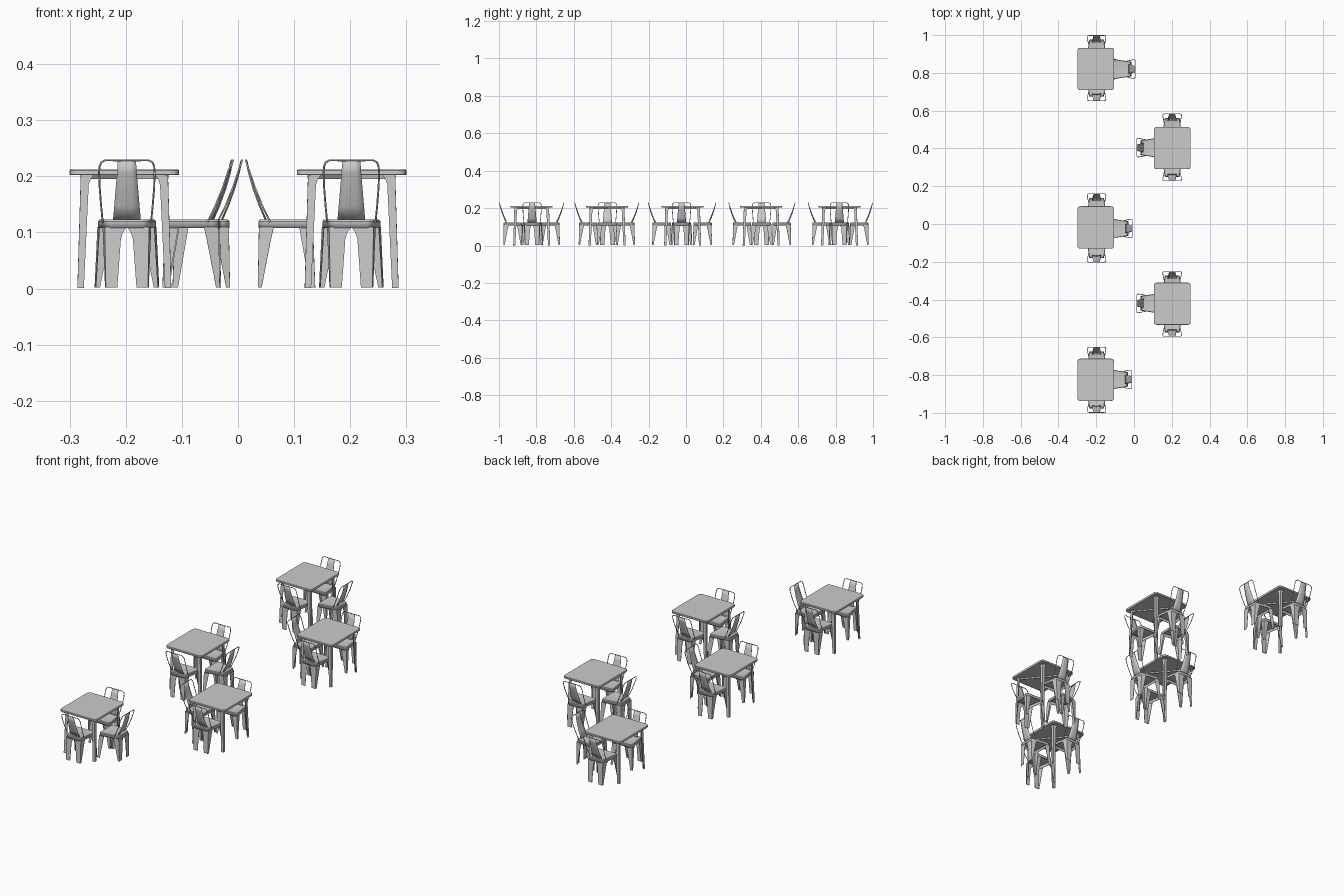
import bpy, bmesh, math
from mathutils import Vector, Matrix

if "Cube" in bpy.data.objects:
    bpy.data.objects.remove(bpy.data.objects["Cube"])


def finish(name, bm, thick=0, mirror=False, smooth=True):
    bmesh.ops.recalc_face_normals(bm, faces=bm.faces)
    me = bpy.data.meshes.new(name)
    bm.to_mesh(me)
    bm.free()
    ob = bpy.data.objects.new(name, me)
    bpy.context.collection.objects.link(ob)
    if mirror:
        ob.modifiers.new("mirror", 'MIRROR')
    if thick:
        s = ob.modifiers.new("sheet", 'SOLIDIFY')
        s.thickness, s.offset = thick, 0
    if smooth:
        bpy.ops.object.select_all(action='DESELECT')
        ob.select_set(True)
        bpy.context.view_layer.objects.active = ob
        bpy.ops.object.shade_smooth_by_angle(angle=math.radians(35))
    return ob


def rounded(corners, r, n=5):
    """Outline of a convex polygon with rounded corners."""
    out = []
    pts = [Vector(c) for c in corners]
    for i, p in enumerate(pts):
        a = p + (pts[i - 1] - p).normalized() * r
        b = p + (pts[(i + 1) % len(pts)] - p).normalized() * r
        for k in range(n + 1):
            t = k / n
            out.append(a * (1 - t) ** 2 + p * 2 * t * (1 - t) + b * t * t)
    return out


def slab(name, outline, levels, closed, thick=0):
    """Stack scaled copies of an outline; levels are (z, scale)."""
    bm = bmesh.new()
    c = sum(outline, Vector((0, 0))) / len(outline)
    rings = [[bm.verts.new((*(c + (p - c) * s), z)) for p in outline] for z, s in levels]
    n = len(outline)
    for a, b in zip(rings, rings[1:]):
        for i in range(n):
            bm.faces.new((a[i], a[(i + 1) % n], b[(i + 1) % n], b[i]))
    bm.faces.new(rings[-1])
    if closed:
        bm.faces.new(rings[0][::-1])
    return finish(name, bm, thick)


def folded_leg(name, foot, top, foot2, top2, levels):
    """Angle-section leg: one flap towards x = 0, one towards the next leg.
    levels are (z, share of cross flap, share of side flap)."""
    bm = bmesh.new()
    rows = []
    z0, z1 = levels[0][0], levels[-1][0]
    for z, cross, side in levels:
        t = (z - z0) / (z1 - z0)
        c = Vector(foot).lerp(Vector(top), t)
        d = Vector(foot2).lerp(Vector(top2), t)
        m = Vector((-c.x, c.y))
        rows.append([bm.verts.new((*p, z)) for p in (c.lerp(m, cross), c, c.lerp(d, side))])
    for a, b in zip(rows, rows[1:]):
        for i in range(2):
            bm.faces.new((a[i], a[i + 1], b[i + 1], b[i]))
    return finish(name, bm, 0.0016, True, False)


# Chair: rear extreme of the back at y = 0, sitter faces -y
RF, RT = (0.037, -0.024), (0.039, -0.026)
FF, FT = (0.057, -0.125), (0.052, -0.121)
seat = slab("seat", rounded([(0.038, -0.025), (0.053, -0.122), (-0.053, -0.122), (-0.038, -0.025)], 0.014),
            [(0.108, 1), (0.1195, 1), (0.122, 0.96), (0.121, 0.88)], False, 0.0015)
rear_legs = folded_leg("rear_legs", RF, RT, FF, FT,
                       [(0.002, 0.27, 0.06), (0.088, 0.36, 0.22), (0.1, 0.41, 0.25), (0.11, 0.5, 0.27)])
front_legs = folded_leg("front_legs", FF, FT, RF, RT, [(0.002, 0.08, 0.09), (0.11, 0.25, 0.25)])

# Back splat: tapered, gently curved sheet
bm = bmesh.new()
rows = []
for y, z, w in [(-0.038, 0.119, 0.025), (-0.026, 0.147, 0.0225), (-0.015, 0.177, 0.020),
                (-0.007, 0.205, 0.0175), (-0.002, 0.228, 0.016)]:
    rows.append([bm.verts.new((x * w, y - 0.002 * (abs(x) > 0.5), z)) for x in (-1, -0.4, 0.4, 1)])
for a, b in zip(rows, rows[1:]):
    for i in range(3):
        bm.faces.new((a[i], a[i + 1], b[i + 1], b[i]))
splat = finish("back_splat", bm, 0.0016)

# Back hoop: bent tube flaring up from the seat sides
half = [(0.043, -0.046, 0.117), (0.046, -0.031, 0.148), (0.0485, -0.018, 0.18), (0.0495, -0.009, 0.207),
        (0.0485, -0.005, 0.218), (0.0455, -0.003, 0.225), (0.039, -0.002, 0.2285), (0.016, -0.002, 0.2285)]
cu = bpy.data.curves.new("back_hoop", 'CURVE')
cu.dimensions = '3D'
cu.bevel_depth, cu.bevel_resolution, cu.use_fill_caps = 0.0017, 1, True
path = half + [(-x, y, z) for x, y, z in reversed(half)]
sp = cu.splines.new('POLY')
sp.points.add(len(path) - 1)
for p, co in zip(sp.points, path):
    p.co = (*co, 1)
hoop = bpy.data.objects.new("back_hoop", cu)
bpy.context.collection.objects.link(hoop)

# Table
HX, HY = 0.0975, 0.112
top = slab("table_top", rounded([(HX, HY), (-HX, HY), (-HX, -HY), (HX, -HY)], 0.018),
           [(0.202, 0.99), (0.2035, 1), (0.2105, 1), (0.212, 0.99)], True)
foot, knee = (0.083, 0.098), (0.077, 0.092)
levels = [(0.001, 0.065, 0.055), (0.185, 0.09, 0.075), (0.195, 0.11, 0.09), (0.203, 0.15, 0.125)]
table_legs = folded_leg("table_legs", foot, knee, (foot[0], -foot[1]), (knee[0], -knee[1]), levels)
table_legs.modifiers["mirror"].use_axis[1] = True

# Crossed braces under the table top
bm = bmesh.new()
for s in (1, -1):
    ang = math.atan2(s * knee[1], knee[0])
    m = (Matrix.Translation((0, 0, 0.199)) @ Matrix.Rotation(ang, 4, 'Z')
         @ Matrix.Diagonal((2 * math.hypot(*knee) - 0.002, 0.005, 0.007, 1)))
    bmesh.ops.create_cube(bm, size=1, matrix=m)
brace = finish("table_brace", bm, smooth=False)

chair_parts = [seat, rear_legs, front_legs, splat, hoop]
table_parts = [top, table_legs, brace]


def place(parts, x, y, deg=0):
    for src in parts:
        ob = src.copy()
        bpy.context.collection.objects.link(ob)
        ob.location = (x, y, 0)
        ob.rotation_euler.z = math.radians(deg)


# Sets: side of the room, table y, north back, south back, side chair back x, side chair y
for side, ty, north, south, sx, sy in [(-1, 0.821, 1.0, 0.651, 0.009, 0.82),
                                       (1, 0.402, 0.585, 0.226, 0.012, 0.404),
                                       (-1, -0.018, 0.162, -0.204, -0.007, -0.024),
                                       (1, -0.422, -0.25, -0.597, 0.012, -0.42),
                                       (-1, -0.825, -0.651, -1.0, -0.009, -0.823)]:
    place(table_parts, side * 0.2025, ty)
    cx = -0.198 if side < 0 else 0.202
    place(chair_parts, cx, north, 0)
    place(chair_parts, cx, south, 180)
    place(chair_parts, sx, sy, 90 * side)

for ob in chair_parts + table_parts:
    bpy.data.objects.remove(ob)
